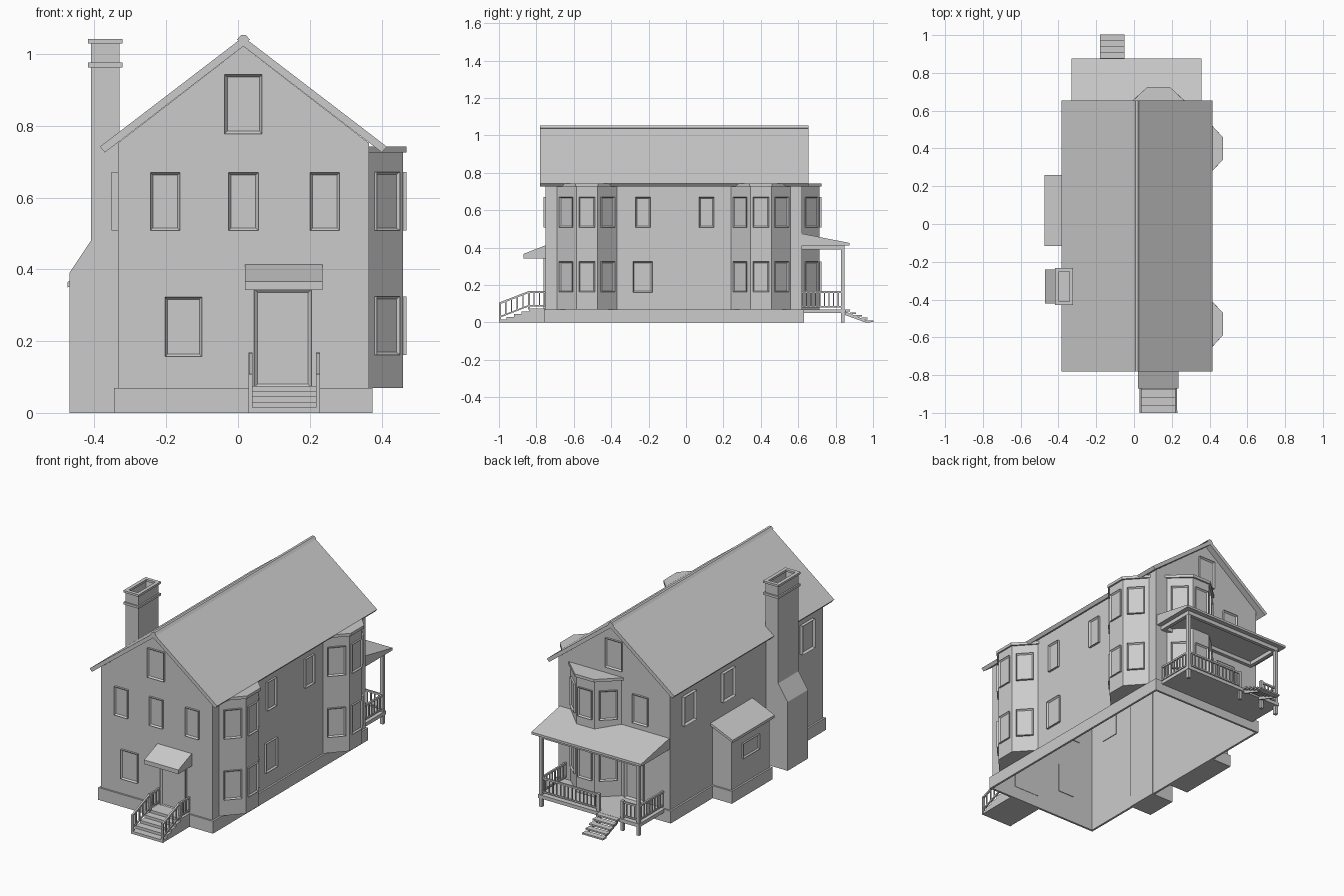
import bpy, bmesh, math
from mathutils import Matrix, Vector

if "Cube" in bpy.data.objects:
    bpy.data.objects.remove(bpy.data.objects["Cube"])

CX = 0.015                                   # ridge line of the house
X0, X1, Y0, Y1 = -0.335, 0.365, -0.75, 0.62  # wall planes


def finish(name, bm):
    bmesh.ops.recalc_face_normals(bm, faces=bm.faces)
    me = bpy.data.meshes.new(name)
    bm.to_mesh(me)
    bm.free()
    ob = bpy.data.objects.new(name, me)
    bpy.context.collection.objects.link(ob)
    return ob


def add_box(bm, x0, x1, y0, y1, z0, z1):
    m = Matrix.Translation(((x0 + x1) / 2, (y0 + y1) / 2, (z0 + z1) / 2)) \
        @ Matrix.Diagonal((x1 - x0, y1 - y0, z1 - z0, 1))
    bmesh.ops.create_cube(bm, size=1, matrix=m)


def boxes(name, dims):
    bm = bmesh.new()
    for d in dims:
        add_box(bm, *d)
    return finish(name, bm)


def ring(name, x0, x1, y0, y1, z0, z1, t):
    return boxes(name, [(x0, x1, y0, y0 + t, z0, z1), (x0, x1, y1 - t, y1, z0, z1),
                        (x0, x0 + t, y0 + t, y1 - t, z0, z1), (x1 - t, x1, y0 + t, y1 - t, z0, z1)])


def prism_bm(pts, axis, a, b):
    """Extrude a 2D profile along an axis from a to b."""
    put = {'x': lambda p, t: (t, p[0], p[1]), 'y': lambda p, t: (p[0], t, p[1]),
           'z': lambda p, t: (p[0], p[1], t)}[axis]
    bm = bmesh.new()
    lo = [bm.verts.new(put(p, a)) for p in pts]
    hi = [bm.verts.new(put(p, b)) for p in pts]
    n = len(pts)
    bm.faces.new(lo)
    bm.faces.new(hi)
    for i in range(n):
        bm.faces.new((lo[i], lo[(i + 1) % n], hi[(i + 1) % n], hi[i]))
    bmesh.ops.recalc_face_normals(bm, faces=bm.faces)
    return bm


def prism(name, pts, axis, a, b):
    return finish(name, prism_bm(pts, axis, a, b))


def bar(bm, p, q, t):
    p, q = Vector(p), Vector(q)
    rot = (q - p).to_track_quat('Z', 'Y').to_matrix().to_4x4()
    bmesh.ops.create_cube(bm, size=1, matrix=Matrix.Translation((p + q) / 2) @ rot
                          @ Matrix.Diagonal((t, t, (q - p).length, 1)))


def window(name, x, y, z0, z1, w, ang, out=0.012, border=0.01):
    """Framed opening with recessed pane; ang 0 faces -y, 90 faces +x."""
    bm = bmesh.new()
    add_box(bm, -w / 2, w / 2, -out, 0.004, z0, z1)
    bm.normal_update()
    f = min(bm.faces, key=lambda f: f.calc_center_median().y)
    bmesh.ops.inset_region(bm, faces=[f], thickness=border)
    bmesh.ops.translate(bm, verts=f.verts, vec=(0, out * 0.75, 0))
    ob = finish(name, bm)
    ob.matrix_world = Matrix.Translation((x, y, 0)) @ Matrix.Rotation(math.radians(ang), 4, 'Z')


def railing(name, p, q, h, n, low=0.015):
    """Top rail, bottom rail and balusters between two floor points."""
    bm = bmesh.new()
    p, q = Vector(p), Vector(q)
    for dz, t in ((h, 0.01), (low, 0.008)):
        bar(bm, p + Vector((0, 0, dz)), q + Vector((0, 0, dz)), t)
    for i in range(n + 1):
        c = p.lerp(q, i / n)
        bar(bm, c + Vector((0, 0, low)), c + Vector((0, 0, h)), 0.006)
    finish(name, bm)


# House shell, open underneath
bm = prism_bm([(X0, 0.07), (X1, 0.07), (X1, 0.752), (CX, 1.022), (X0, 0.752)], 'y', Y0, Y1)
bmesh.ops.delete(bm, geom=[f for f in bm.faces if f.normal.z < -0.9], context='FACES_ONLY')
finish("house_walls", bm)
ring("foundation", X0 - 0.01, X1 + 0.01, Y0 - 0.01, Y1 + 0.01, 0, 0.07, 0.012)

# Roof slabs and ridge cap
for side, s in (("left", -1), ("right", 1)):
    prism("roof_" + side, [(CX + s * 0.4, 0.742), (CX, 1.048), (CX, 1.022), (CX + s * 0.386, 0.726)],
          'y', -0.78, 0.655)
prism("ridge_cap", [(CX - 0.018, 1.04), (CX - 0.007, 1.053), (CX + 0.007, 1.053), (CX + 0.018, 1.04), (CX, 1.03)],
      'y', -0.78, 0.655)

# Two-storey bays: local plan has u along the wall and v outwards
FLOORS = ((0.162, 0.325), (0.508, 0.672))


def bay(name, ox, oy, ang):
    m = Matrix.Translation((ox, oy, 0)) @ Matrix.Rotation(math.radians(ang), 4, 'Z')
    body = [(-0.16, 0.01), (-0.16, 0), (-0.056, -0.095), (0.056, -0.095), (0.16, 0), (0.16, 0.01)]
    prism(name + "_body", body, 'z', 0.07, 0.735).matrix_world = m
    cap = [(-0.172, 0.01), (-0.172, 0), (-0.06, -0.105), (0.06, -0.105), (0.172, 0), (0.172, 0.01)]
    prism(name + "_cap", cap, 'z', 0.726, 0.742).matrix_world = m
    tilt = math.degrees(math.atan2(0.095, 0.104))
    for z0, z1 in FLOORS:
        for u, v, a, w in ((0, -0.095, 0, 0.086), (-0.108, -0.0475, -tilt, 0.095), (0.108, -0.0475, tilt, 0.095)):
            c = m @ Vector((u, v, 0))
            window(name + "_window", c.x, c.y, z0, z1, w, ang + a, 0.01)


bay("front_side_bay", X1, -0.53, 90)
bay("rear_side_bay", X1, 0.40, 90)
bay("back_bay", 0.13, Y1, 180)

# Wall windows
for x in (-0.203, 0.015, 0.242):
    window("front_window", x, Y0, 0.508, 0.67, 0.083, 0)
window("front_lower_window", -0.152, Y0, 0.157, 0.323, 0.103, 0)
window("front_attic_window", CX, Y0, 0.778, 0.943, 0.104, 0)
window("back_attic_window", CX, Y1, 0.778, 0.943, 0.104, 180)
window("back_window", -0.15, Y1, 0.508, 0.67, 0.095, 180)
for y in (-0.23, 0.11):
    window("right_window", X1, y, 0.508, 0.67, 0.08, 90)
window("right_lower_window", X1, -0.232, 0.16, 0.325, 0.104, 90)
for y in (-0.60, 0.11, 0.46):
    window("left_window", X0, y, 0.508, 0.672, 0.11, -90, 0.018)

# Doors
window("front_door", 0.125, Y0, 0.07, 0.345, 0.16, 0, 0.012, 0.014)
window("back_door", -0.115, Y1, 0.07, 0.34, 0.12, 180, 0.012, 0.014)

# Front canopy, steps and railings
prism("front_canopy", [(-0.745, 0.415), (-0.87, 0.366), (-0.87, 0.342), (-0.745, 0.342)], 'x', 0.02, 0.235)
boxes("front_steps", [(0.03, 0.228, -0.84 - 0.04 * i, -0.755 if i == 0 else -0.80 - 0.04 * i, 0, 0.075 - 0.015 * i)
                      for i in range(5)])
for x in (0.035, 0.223):
    railing("front_stair_rail", (x, -0.84, 0.075), (x, -0.995, 0.015), 0.088, 5)
    railing("front_landing_rail", (x, -0.755, 0.075), (x, -0.84, 0.075), 0.088, 3)
    boxes("front_newel", [(x - 0.006, x + 0.006, -1.0, -0.988, 0, 0.108),
                          (x - 0.006, x + 0.006, -0.846, -0.834, 0.07, 0.168)])

# Chimney with hollow flue and two collars
bm = prism_bm([(-0.33, 0), (-0.47, 0), (-0.47, 0.39), (-0.41, 0.48), (-0.41, 1.035), (-0.33, 1.035)],
              'y', -0.422, -0.24)
f = max(bm.faces, key=lambda f: f.calc_center_median().z)
bmesh.ops.inset_region(bm, faces=[f], thickness=0.013)
bmesh.ops.translate(bm, verts=f.verts, vec=(0, 0, -0.06))
finish("chimney", bm)
for z0, z1 in ((0.963, 0.976), (1.03, 1.042)):
    ring("chimney_collar", -0.418, -0.322, -0.43, -0.232, z0, z1, 0.02)

# Left side lean-to
prism("lean_to_walls", [(X0, 0), (-0.455, 0), (-0.455, 0.36), (X0, 0.41)], 'y', -0.1, 0.243)
prism("lean_to_roof", [(X0, 0.425), (-0.475, 0.365), (-0.475, 0.35), (X0, 0.41)], 'y', -0.117, 0.26)
boxes("lean_to_base", [(-0.465, X0, -0.11, 0.253, 0, 0.07)])
window("lean_to_window", -0.455, 0.075, 0.215, 0.30, 0.15, -90, 0.01)

# Back porch
PX0, PX1, PY = -0.29, 0.32, 0.838
prism("porch_roof", [(Y1, 0.475), (0.875, 0.425), (0.875, 0.412), (Y1, 0.412)], 'x', -0.33, 0.358)
ring("porch_beam", PX0 - 0.01, PX1 + 0.01, Y1, PY + 0.01, 0.39, 0.412, 0.02)
boxes("porch_floor", [(PX0 - 0.012, PX1 + 0.012, Y1, PY + 0.014, 0.05, 0.07)])
boxes("porch_posts", [(x - 0.009, x + 0.009, PY - 0.009, PY + 0.009, 0, 0.392) for x in (PX0, PX1)]
      + [(x - 0.008, x + 0.008, PY - 0.008, PY + 0.008, 0, 0.17) for x in (-0.19, -0.04)])
for x in (PX0, PX1):
    railing("porch_side_rail", (x, Y1, 0.07), (x, PY, 0.07), 0.092, 9)
railing("porch_back_rail", (-0.04, PY, 0.07), (PX1, PY, 0.07), 0.092, 15)
railing("porch_short_rail", (PX0, PY, 0.07), (-0.19, PY, 0.07), 0.092, 4)

# Back steps: open treads on two stringers
boxes("back_treads", [(-0.18, -0.05, 0.845 + 0.031 * i, 0.878 + 0.031 * i, 0.06 - 0.0145 * i, 0.069 - 0.0145 * i)
                      for i in range(5)])
for x in (-0.17, -0.066):
    prism("back_stringer", [(0.85, 0.06), (0.99, 0.0), (0.96, 0.0), (0.85, 0.04)], 'x', x, x + 0.008)
